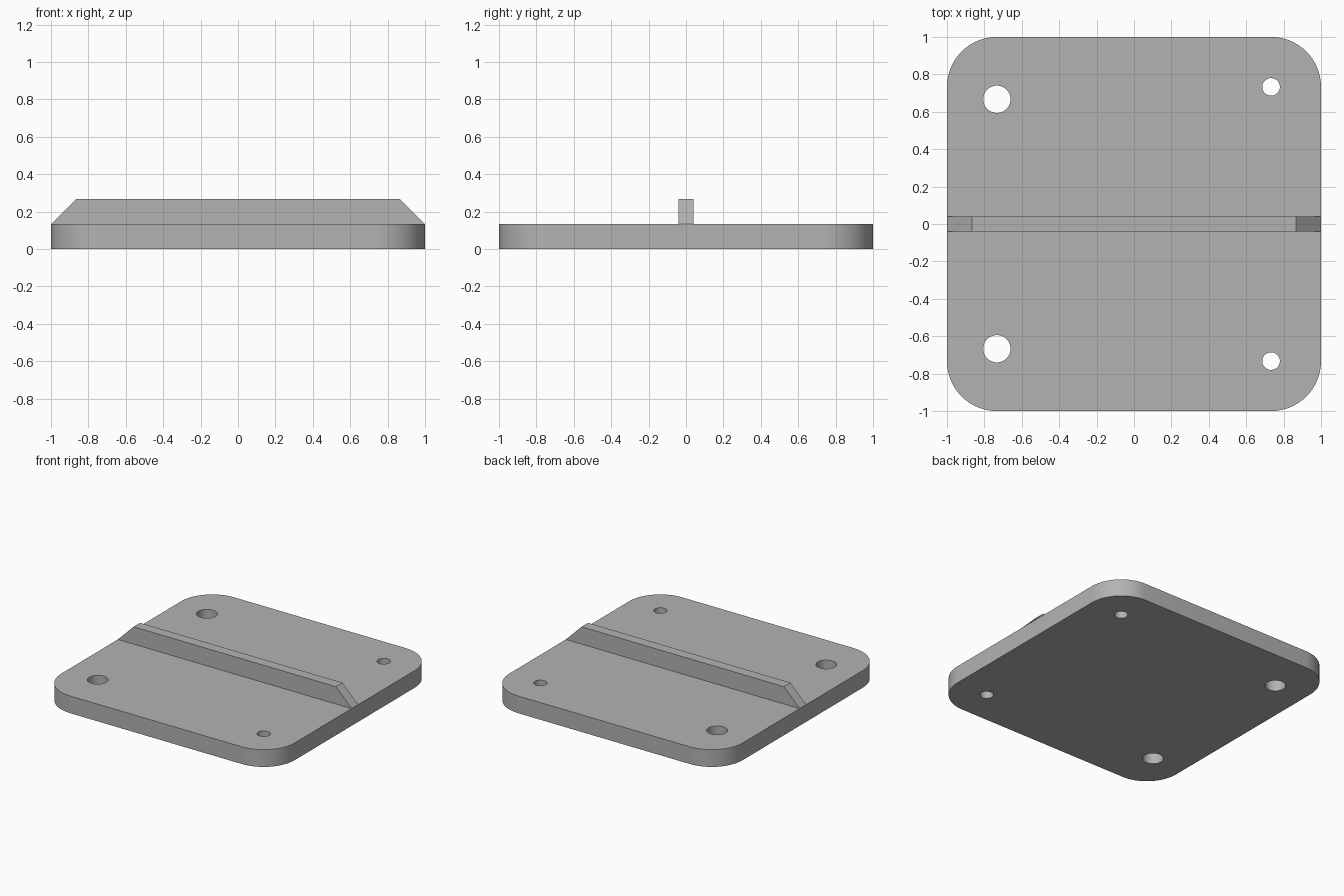
import bpy
import bmesh
from math import radians, cos, sin, pi

cube = bpy.data.objects.get("Cube")
if cube:
    bpy.data.objects.remove(cube, do_unlink=True)

THICK = 0.133     # plate thickness
RADIUS = 0.267    # plate corner radius
RIB_TOP = 0.267
RIB_HALF = 0.04

grey = bpy.data.materials.new("plain_grey")
grey.use_nodes = True
colour = (0.45, 0.45, 0.45, 1)
grey.diffuse_color = colour
grey.node_tree.nodes["Principled BSDF"].inputs["Base Color"].default_value = colour


def extruded(name, points, direction):
    """Extrude a closed outline along a direction into a solid."""
    bm = bmesh.new()
    face = bm.faces.new([bm.verts.new(p) for p in points])
    result = bmesh.ops.extrude_face_region(bm, geom=[face], use_keep_orig=True)
    moved = [v for v in result["geom"] if isinstance(v, bmesh.types.BMVert)]
    bmesh.ops.translate(bm, verts=moved, vec=direction)
    bmesh.ops.recalc_face_normals(bm, faces=bm.faces)
    mesh = bpy.data.meshes.new(name)
    bm.to_mesh(mesh)
    bm.free()
    mesh.materials.append(grey)
    obj = bpy.data.objects.new(name, mesh)
    bpy.context.collection.objects.link(obj)
    return obj


def arc(cx, cy, z, r, start, sweep, steps):
    angles = [start + sweep * i / steps for i in range(steps + 1)]
    return [(cx + r * cos(a), cy + r * sin(a), z) for a in angles]


# Rounded square base plate
inner = 1 - RADIUS
outline = []
for i, (sx, sy) in enumerate([(1, 1), (-1, 1), (-1, -1), (1, -1)]):
    outline += arc(sx * inner, sy * inner, 0, RADIUS, i * pi / 2, pi / 2, 16)
plate = extruded("base_plate", outline, (0, 0, THICK))

# Two large holes on the right, two small holes on the left
for x, y, r in [(-0.733, 0.667, 0.073), (0.733, 0.733, 0.047)]:
    for side in (1, -1):
        circle = arc(x, y * side, -0.1, r, 0, 2 * pi, 48)[:-1]
        cutter = extruded("hole_cutter", circle, (0, 0, THICK + 0.2))
        cutter.hide_render = True
        cut = plate.modifiers.new("hole", 'BOOLEAN')
        cut.operation = 'DIFFERENCE'
        cut.solver = 'EXACT'
        cut.object = cutter
        bpy.context.view_layer.objects.active = plate
        bpy.ops.object.modifier_apply(modifier=cut.name)
        bpy.data.objects.remove(cutter, do_unlink=True)

bpy.ops.object.select_all(action='DESELECT')
plate.select_set(True)
bpy.ops.object.shade_smooth_by_angle(angle=radians(30))

# Raised rib with sloping ends across the middle
slope = RIB_TOP - THICK
profile = [(-1, THICK), (1, THICK), (1 - slope, RIB_TOP), (slope - 1, RIB_TOP)]
extruded("centre_rib", [(x, -RIB_HALF, z) for x, z in profile], (0, 2 * RIB_HALF, 0))
